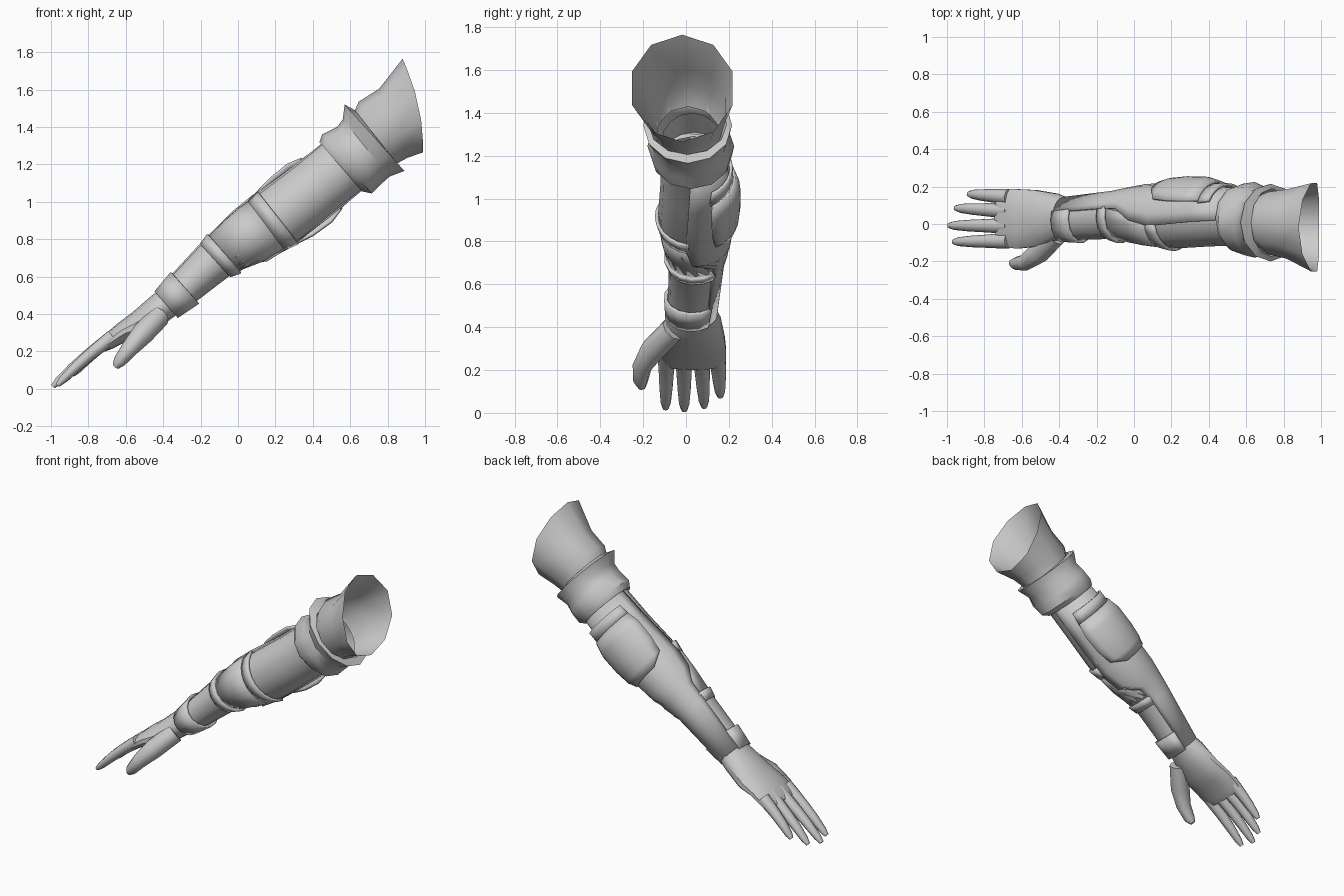
import bpy, bmesh, math
from mathutils import Vector

if "Cube" in bpy.data.objects:
    bpy.data.objects.remove(bpy.data.objects["Cube"])

grey = bpy.data.materials.new("plain_grey")
grey.diffuse_color = (0.6, 0.6, 0.6, 1)
grey.use_nodes = True
grey.node_tree.nodes["Principled BSDF"].inputs["Base Color"].default_value = grey.diffuse_color


def make(name, rings, closed=True, caps=False, thick=0, angle=40):
    """Skin a list of point rings into a smooth surface."""
    bm = bmesh.new()
    vs = [[bm.verts.new(p) for p in r] for r in rings]
    n = len(rings[0])
    for a, b in zip(vs, vs[1:]):
        for j in range(n if closed else n - 1):
            k = (j + 1) % n
            bm.faces.new((a[j], b[j], b[k], a[k]))
    if caps:
        bm.faces.new(vs[0])
        bm.faces.new(vs[-1][::-1])
    me = bpy.data.meshes.new(name)
    bm.to_mesh(me)
    bm.free()
    me.materials.append(grey)
    ob = bpy.data.objects.new(name, me)
    bpy.context.collection.objects.link(ob)
    if thick:
        m = ob.modifiers.new("thickness", 'SOLIDIFY')
        m.thickness = thick
        m.offset = -1
    bpy.ops.object.select_all(action='DESELECT')
    ob.select_set(True)
    bpy.context.view_layer.objects.active = ob
    bpy.ops.object.shade_smooth_by_angle(angle=math.radians(angle))
    return ob


def arc(s, a0=0, a1=360, n=12, off=0, full=True, bulge=0):
    """Ring from section (top x, top z, bottom x, bottom z, y min, y max)."""
    tx, tz, bx, bz, y0, y1 = s
    mid = Vector(((tx + bx) / 2, (y0 + y1) / 2, (tz + bz) / 2))
    up = Vector((tx, 0, tz)) - Vector((bx, 0, bz))
    h, w = up.length / 2 + off, (y1 - y0) / 2 + off
    up.normalize()
    pts = []
    for i in range(n):
        t = math.radians(a0 + (a1 - a0) * i / (n if full else n - 1))
        p = mid + up * h * math.cos(t) + Vector((0, w * math.sin(t), 0))
        p.x += bulge * math.sin(t) ** 2
        pts.append(p)
    return pts


# Forearm, from wrist to elbow
ARM = [(-.38, .575, -.26, .44, -.085, .14),
       (-.185, .785, -.03, .615, -.08, .165),
       (-.01, .955, .17, .70, -.115, .205),
       (.13, 1.065, .34, .80, -.13, .215),
       (.30, 1.19, .50, .93, -.12, .20),
       (.45, 1.31, .67, 1.07, -.115, .185),
       (.55, 1.40, .75, 1.13, -.115, .17)]


def section(t):
    i = max(0, min(int(math.floor(t)), len(ARM) - 2))
    f = t - i
    return [a + (b - a) * f for a, b in zip(ARM[i], ARM[i + 1])]


def patch(name, stations, n=11, thick=.015):
    """Armour piece over the forearm; stations are (t, angle0, angle1, offset)."""
    return make(name, [arc(section(t), a0, a1, n, off, False)
                       for t, a0, a1, off in stations], False, thick=thick)


make("forearm", [arc(s, n=16) for s in ARM])

# Long guard along the back of the forearm
patch("forearm_guard", [(-.25, 20, 140, .012), (1, 18, 140, .014), (1.5, 15, 145, .014),
                        (1.9, -8, 185, .012), (2.6, -18, 195, .010),
                        (4, -10, 190, .006), (5, -5, 185, .004)])

# Bands across the front of the forearm
patch("wrist_band", [(-.3, 138, 382, .012), (.17, 138, 382, .02)])
patch("middle_band", [(.93, 138, 380, .008), (1.18, 138, 380, .018)])
patch("upper_band", [(2.45, 190, 345, .008), (2.85, 190, 345, .018)])
patch("inner_sleeve", [(1.18, 140, 378, .004), (1.8, 170, 365, .006), (2.45, 185, 350, .006)],
      thick=.006)

# Bulging plate near the elbow and the strap behind it
patch("elbow_plate", [(2.5, 55, 125, .022), (2.8, 28, 152, .034), (3.3, 24, 156, .045),
                      (3.9, 24, 156, .052), (4.3, 28, 152, .035)])
patch("elbow_strap", [(4.25, 26, 154, .025), (4.65, 30, 150, .028)])

# Flared collar around the elbow
make("elbow_collar", [arc(s, n=12) for s in [
    (.47, 1.29, .65, 1.08, -.11, .18),
    (.435, 1.32, .665, 1.055, -.14, .20),
    (.45, 1.36, .715, 1.045, -.165, .215),
    (.53, 1.40, .76, 1.09, -.18, .225),
    (.56, 1.44, .81, 1.135, -.165, .20),
    (.57, 1.52, .89, 1.165, -.20, .215),
    (.625, 1.49, .85, 1.205, -.175, .19),
    (.60, 1.43, .81, 1.17, -.14, .16)]], angle=35)

# Open upper sleeve
make("upper_sleeve", [arc(s, n=10, bulge=b) for s, b in [
    ((.60, 1.43, .81, 1.17, -.14, .16), 0),
    ((.645, 1.535, .85, 1.205, -.17, .18), 0),
    ((.755, 1.605, .905, 1.235, -.195, .195), .01),
    ((.88, 1.765, .99, 1.265, -.265, .23), .03)]], angle=50)

# Palm
make("palm", [arc(s, n=14) for s in [
    (-.745, .25, -.71, .20, -.11, .18),
    (-.725, .28, -.67, .215, -.13, .19),
    (-.65, .345, -.585, .26, -.135, .19),
    (-.57, .405, -.48, .285, -.125, .185),
    (-.46, .50, -.37, .365, -.09, .165),
    (-.38, .56, -.28, .43, -.06, .13)]], caps=True)


def digit(name, path, radii, flat=1.0):
    """Tapered round limb running from tip to base."""
    pts = [Vector(p) for p in path]
    rings = []
    for i, p in enumerate(pts):
        d = (pts[min(i + 1, len(pts) - 1)] - pts[max(i - 1, 0)]).normalized()
        u = d.cross(Vector((0, 1, 0))).normalized()
        v = u.cross(d)
        rings.append([p + radii[i] * (u * math.cos(a) * flat + v * math.sin(a))
                      for a in (k * math.tau / 8 for k in range(8))])
    return make(name, rings, caps=True, angle=60)


# Fingers: tip x, tip z, tip y, base y
for name, x, z, y0, y1 in [("index_finger", -.965, .02, -.095, -.09),
                           ("middle_finger", -.99, .012, -.008, -.01),
                           ("ring_finger", -.955, .027, .085, .07),
                           ("little_finger", -.885, .075, .16, .145)]:
    tip, base = Vector((x, y0, z)), Vector((-.67, y1, .28))
    path = [tip.lerp(base, f) + Vector((-.6, 0, .8)) * h for f, h in
            [(0, 0), (.1, .003), (.35, .008), (.6, .008), (.8, .004), (1, 0)]]
    digit(name, path, [.014, .024, .031, .035, .039, .042], .9)

# Thumb
digit("thumb", [(-.655, -.205, .118), (-.635, -.212, .145), (-.58, -.205, .215),
                (-.51, -.155, .295), (-.42, -.06, .39)], [.018, .034, .046, .06, .06])
